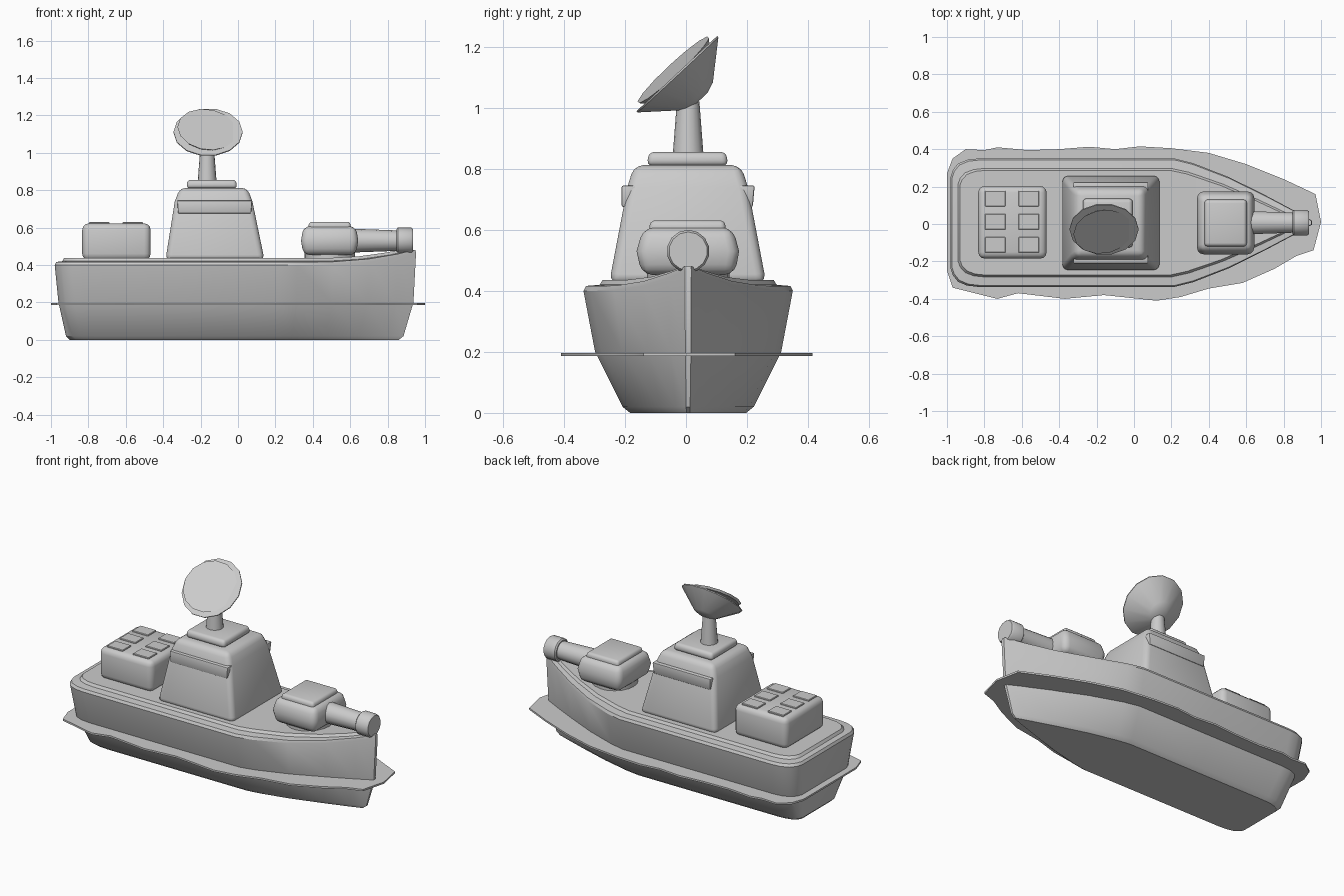
import bpy, bmesh, math
from mathutils import Matrix, Vector

cube = bpy.data.objects.get("Cube")
if cube:
    bpy.data.objects.remove(cube, do_unlink=True)

GREY = (0.6, 0.6, 0.6, 1)
grey = bpy.data.materials.new("light_grey")
grey.use_nodes = True
grey.diffuse_color = GREY
grey.node_tree.nodes["Principled BSDF"].inputs["Base Color"].default_value = GREY
MID = 0.007  # centreline of the boat


def finish(name, bm, bevel=0, segments=3, angle=35):
    """Turn a bmesh into a shaded object, with an optional rounded edge."""
    bmesh.ops.recalc_face_normals(bm, faces=bm.faces)
    mesh = bpy.data.meshes.new(name)
    bm.to_mesh(mesh)
    bm.free()
    mesh.materials.append(grey)
    obj = bpy.data.objects.new(name, mesh)
    bpy.context.collection.objects.link(obj)
    bpy.ops.object.select_all(action='DESELECT')
    obj.select_set(True)
    bpy.context.view_layer.objects.active = obj
    if bevel:
        mod = obj.modifiers.new("rounded", 'BEVEL')
        mod.width, mod.segments = bevel, segments
        bpy.ops.object.modifier_apply(modifier=mod.name)
    bpy.ops.object.shade_smooth_by_angle(angle=math.radians(angle))
    return obj


def loft(bm, rings):
    """Skin a stack of closed rings with quads."""
    rows = [[bm.verts.new(p) for p in ring] for ring in rings]
    n = len(rows[0])
    for low, high in zip(rows, rows[1:]):
        for i in range(n):
            j = (i + 1) % n
            bm.faces.new((low[i], low[j], high[j], high[i]))
    return rows


def block(name, layers, bevel, segments=3):
    """Box-like solid from (z, x0, x1, y0, y1) layers."""
    bm = bmesh.new()
    rows = loft(bm, [[(a, c, z), (b, c, z), (b, d, z), (a, d, z)]
                     for z, a, b, c, d in layers])
    bm.faces.new(rows[0])
    bm.faces.new(rows[-1])
    return finish(name, bm, bevel, segments)


def lathe(name, profile, sides, matrix, angle=35):
    """Turn a (radius, height) profile about local z."""
    bm = bmesh.new()
    rows = loft(bm, [[(r * math.cos(t), r * math.sin(t), h)
                      for t in (math.tau * i / sides for i in range(sides))]
                     for r, h in profile])
    bm.faces.new(rows[0])
    bm.faces.new(rows[-1])
    bm.transform(matrix)
    return finish(name, bm, angle=angle)


# Hull: one half outline, scaled per level, mirrored and lofted
OUTLINE = [(0, .72), (.006, .82), (.02, .92), (.045, .98), (.075, 1), (.35, 1),
           (.62, 1), (.67, .93), (.77, .71), (.87, .43), (.95, .19), (1, .03)]
LEVELS = [(0, -.90, .86, .19), (.02, -.92, .885, .215), (.2, -.96, .938, .305),
          (.40, -.98, .952, .343), (.416, -.972, .948, .335),
          (.42, -.94, .90, .29), (.436, -.93, .88, .28)]


def hull_ring(z, stern, bow, width):
    half = [(stern + u * (bow - stern), v * width) for u, v in OUTLINE]
    both = half + [(x, -y) for x, y in reversed(half)]
    rise = .065 if z > .3 else 0
    return [(x, y + MID, z + rise * max(0, (x - .45) / .5) ** 2) for x, y in both]


bm = bmesh.new()
rows = loft(bm, [hull_ring(*level) for level in LEVELS])
for cap in (rows[0], rows[-1]):
    for i in range(len(OUTLINE) - 1):
        bm.faces.new((cap[i], cap[i + 1], cap[-2 - i], cap[-1 - i]))
finish("hull", bm, angle=30)

# Water sheet with a wavy edge
SHORE = [(1, .01), (.97, .16), (.8, .24), (.6, .32), (.4, .38), (.2, .405),
         (.03, .415), (-.1, .4), (-.24, .413), (-.4, .4), (-.57, .395),
         (-.73, .41), (-.8, .395), (-.9, .4), (-.97, .35), (-1, .27),
         (-1, -.25), (-.97, -.34), (-.87, -.365), (-.73, -.4), (-.62, -.37),
         (-.37, -.4), (-.16, -.38), (.12, -.41), (.25, -.39), (.4, -.345),
         (.58, -.315), (.75, -.24), (.87, -.17), (.96, -.14)]
bm = bmesh.new()
rows = loft(bm, [[(x, y, z) for x, y in SHORE] for z in (.186, .197)])
bm.faces.new(rows[0])
bm.faces.new(rows[1])
finish("water_sheet", bm)

# Bridge with side visors and roof slab
block("bridge", [(.425, -.388, .142, -.252, .263), (.74, -.338, .077, -.192, .203),
                 (.812, -.31, .05, -.17, .18)], .03)
for name, side in (("left_visor", 1), ("right_visor", -1)):
    y0, y1 = sorted((MID + side * .155, MID + side * .218))
    block(name, [(.675, -.32, .07, y0, y1 - side * .006 if side > 0 else y1),
                 (.745, -.325, .076, y0, y1)], .006, 2)
block("roof_slab", [(.81, -.275, -.005, -.128, .138),
                    (.855, -.272, -.01, -.122, .132)], .018)

# Mast and tilted radar dish
lathe("mast", [(.05, .85), (.037, 1.02)], 16,
      Matrix.Translation((-.165, MID, 0)))
aim = Vector((0, -.68, .73)).to_track_quat('Z', 'Y').to_matrix().to_4x4()
dish = Matrix.Translation((-.16, -.03, 1.112)) @ aim
lathe("radar_dish", [(.03, -.115), (.068, -.102), (.185, -.006), (.185, 0)], 14, dish)
lean = Matrix.Translation((-.005, 0, .017)) @ Matrix.Rotation(math.radians(7), 4, 'Y')
lathe("dish_face", [(.15, -.012), (.16, 0)], 14, dish @ lean)

# Launcher box with six hatches
block("launcher_box", [(.425, -.833, -.467, -.185, .203),
                       (.622, -.833, -.467, -.185, .203)], .035)
for i, x in enumerate((-.742, -.563)):
    for j, y in enumerate((.136, .012, -.112)):
        block(f"launcher_hatch_{i}_{j}",
              [(.61, x - .055, x + .055, y - .042, y + .042),
               (.629, x - .055, x + .055, y - .042, y + .042)], .003, 1)

# Gun turret, hatch, ring, barrel and muzzle
lathe("turret_ring", [(.135, .425), (.135, .47)], 20,
      Matrix.Translation((.49, MID, 0)))
block("gun_turret", [(.452, .35, .63, -.145, .16), (.53, .337, .643, -.162, .174),
                     (.608, .35, .63, -.14, .153)], .035)
block("turret_hatch", [(.59, .375, .605, -.122, .132),
                       (.631, .38, .6, -.117, .127)], .016)
along = Matrix.Translation((0, MID, .53)) @ Matrix.Rotation(math.pi / 2, 4, 'Y')
lathe("gun_barrel", [(.064, .6), (.054, .87)], 14, along)
lathe("gun_muzzle", [(.062, .848), (.07, .855), (.07, .925), (.063, .935)], 14, along)
